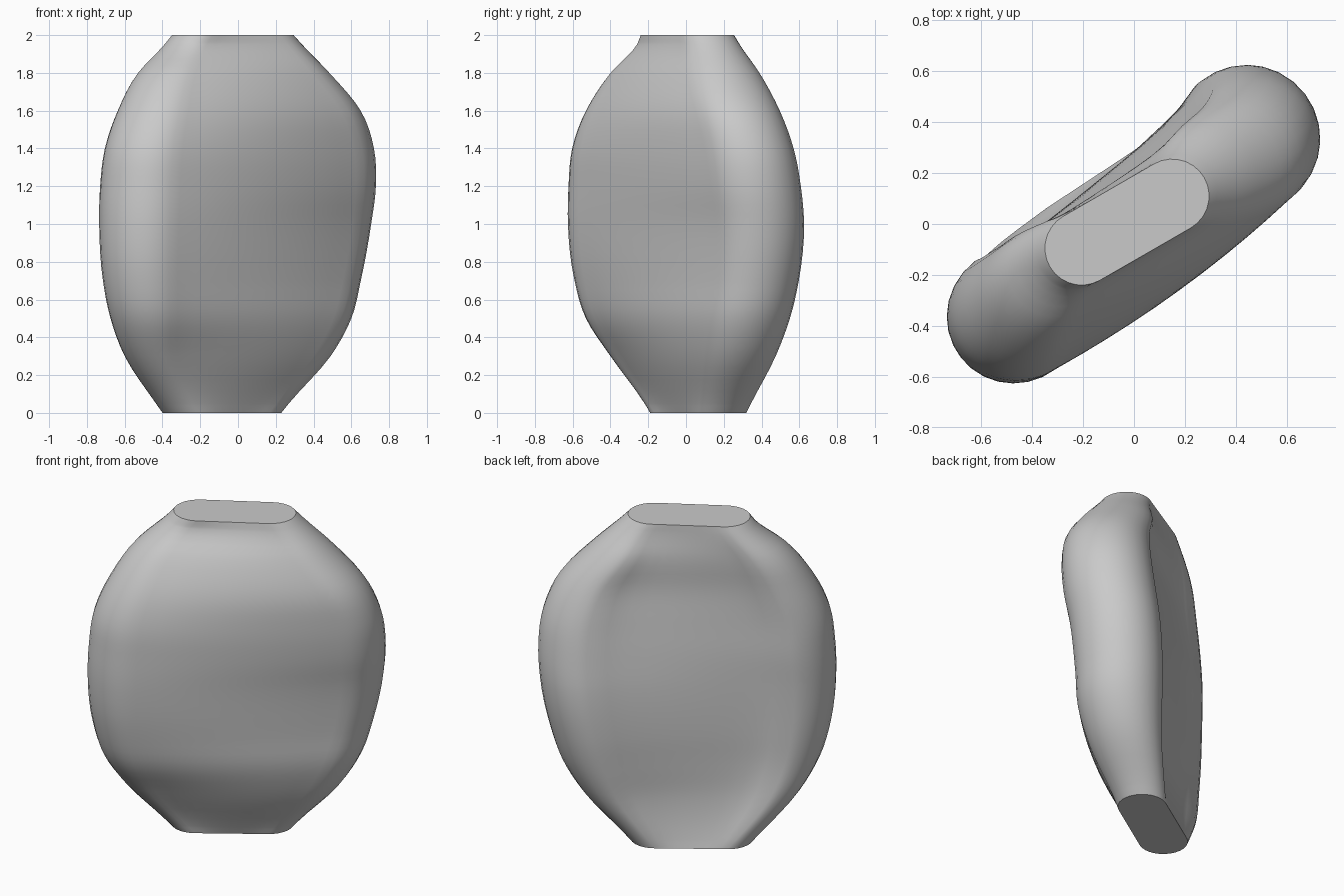
import bpy, bmesh
from math import cos, sin, pi, radians
from mathutils import Vector

cube = bpy.data.objects.get("Cube")
if cube:
    bpy.data.objects.remove(cube, do_unlink=True)

# Glaze material
clay = bpy.data.materials.new("grey clay")
clay.use_nodes = True
grey = (0.59, 0.59, 0.59, 1)
clay.diffuse_color = grey
clay.node_tree.nodes["Principled BSDF"].inputs["Base Color"].default_value = grey

# Body outline per level:
# height, min x, min y, max x, max y, left and right end radius, forward bow
LEVELS = [
    (0.0, -.40, -.19, .23, .32, .14, .14, 0),
    (0.05, -.435, -.22, .27, .345, .143, .15, .01),
    (0.3, -.60, -.40, .49, .475, .18, .21, .04),
    (0.5, -.675, -.53, .60, .55, .222, .243, .04),
    (0.7, -.715, -.59, .65, .597, .243, .252, .038),
    (1.0, -.735, -.625, .705, .625, .26, .26, .037),
    (1.2, -.73, -.622, .73, .608, .265, .265, .037),
    (1.4, -.705, -.603, .72, .57, .26, .26, .037),
    (1.6, -.637, -.53, .65, .497, .24, .245, .035),
    (1.8, -.53, -.40, .485, .39, .20, .21, .022),
    (1.95, -.39, -.26, .34, .285, .15, .155, .005),
    (2.0, -.35, -.24, .295, .255, .145, .145, 0),
]
ARC, SIDE, STEPS = 14, 10, 4


def blend(a, b, c, d, t):
    """Smooth curve through b and c, with heights spaced unevenly."""
    out = []
    span = c[0] - b[0]

    def slope(p, q, r, i):
        # Slope at q of the parabola through three levels
        h0, h1 = q[0] - p[0], r[0] - q[0]
        if h0 == 0 or h1 == 0:
            return (r[i] - p[i]) / (r[0] - p[0])
        s0, s1 = (q[i] - p[i]) / h0, (r[i] - q[i]) / h1
        return (s0 * h1 + s1 * h0) / (h0 + h1)

    for i in range(len(b)):
        m0, m1 = slope(a, b, c, i) * span, slope(b, c, d, i) * span
        out.append((2*t**3 - 3*t*t + 1) * b[i] + (t**3 - 2*t*t + t) * m0
                   + (3*t*t - 2*t**3) * c[i] + (t**3 - t*t) * m1)
    return out


def section(level):
    """Bent capsule outline, running anticlockwise."""
    z, x0, y0, x1, y1, r0, r1, bow = level
    left, right = Vector((x0 + r0, y0 + r0)), Vector((x1 - r1, y1 - r1))
    along = (right - left).normalized()
    front = Vector((along.y, -along.x))
    pts = []
    # The front bulges gently; the back is hollowed more evenly
    sides = ((left, right, r0, r1, 1, bow, 2),
             (right, left, r1, r0, -1, bow * 1.35, 4))
    for start, end, ra, rb, way, depth, power in sides:
        # Broad side
        for i in range(SIDE):
            t = i / SIDE
            bend = depth * (1 - (2 * t - 1) ** power)
            radius = ra + (rb - ra) * t
            pts.append(start.lerp(end, t) + front * (way * radius + bend))
        # Rounded end
        for i in range(ARC):
            a = pi * i / ARC
            pts.append(end + way * rb * (front * cos(a) + along * sin(a)))
    return [(p.x, p.y, z) for p in pts]


# Skin the sections from foot to rim
levels = []
last = len(LEVELS) - 1
for k in range(last):
    a, d = LEVELS[max(k - 1, 0)], LEVELS[min(k + 2, last)]
    for s in range(STEPS):
        levels.append(blend(a, LEVELS[k], LEVELS[k + 1], d, s / STEPS))
levels.append(LEVELS[last])

bm = bmesh.new()
rings = [[bm.verts.new(p) for p in section(level)] for level in levels]
for low, high in zip(rings, rings[1:]):
    for i in range(len(low)):
        j = (i + 1) % len(low)
        bm.faces.new((low[i], low[j], high[j], high[i]))
bm.faces.new(rings[0][::-1])
bm.faces.new(rings[-1])
bmesh.ops.recalc_face_normals(bm, faces=bm.faces)

mesh = bpy.data.meshes.new("flattened_vase")
bm.to_mesh(mesh)
bm.free()
mesh.materials.append(clay)
vase = bpy.data.objects.new("flattened_vase", mesh)
bpy.context.collection.objects.link(vase)
bpy.ops.object.select_all(action="DESELECT")
vase.select_set(True)
bpy.context.view_layer.objects.active = vase
bpy.ops.object.shade_smooth_by_angle(angle=radians(35))
